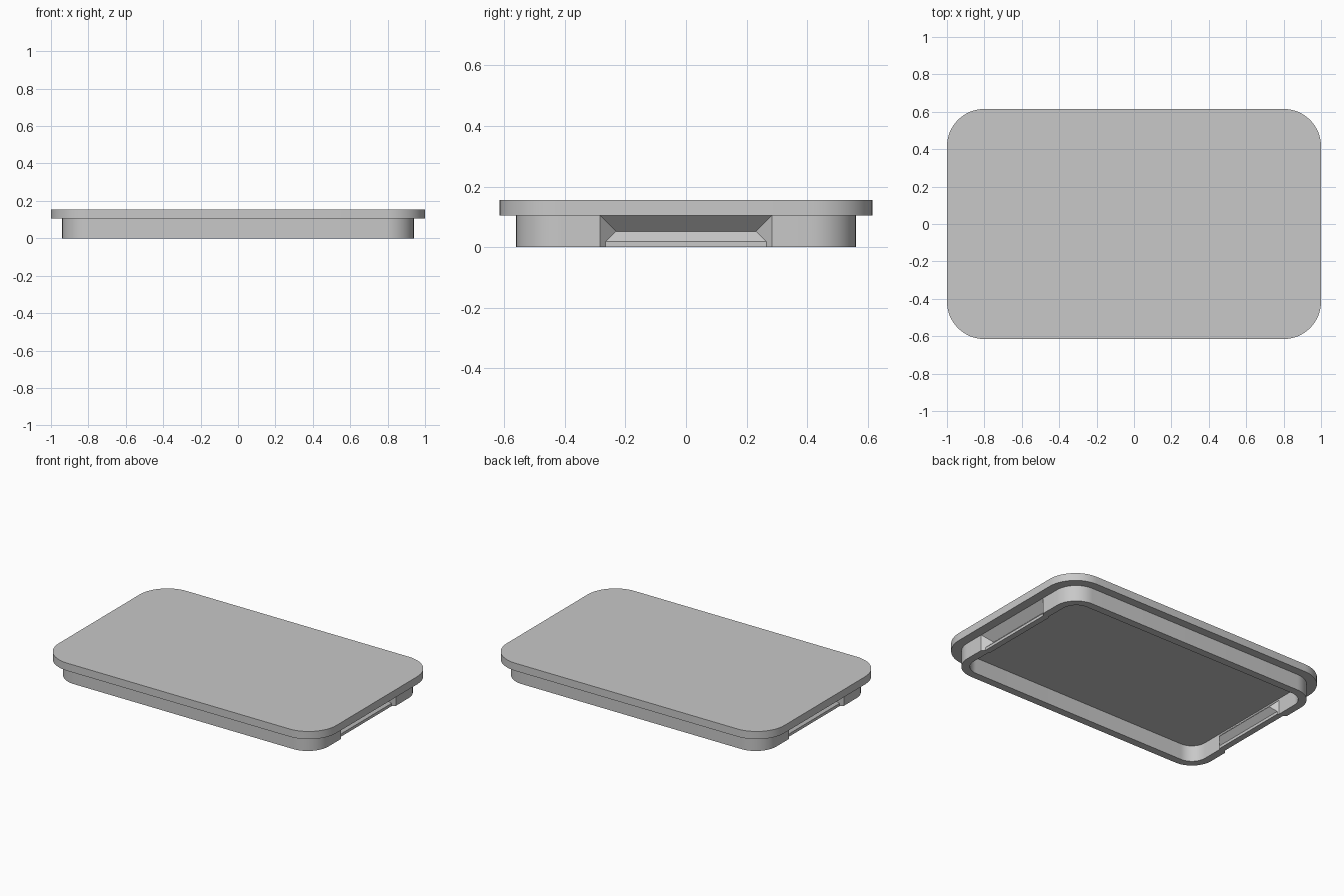
import bpy, math

LIP_Z, TOP_Z = 0.105, 0.155     # underside and top of the cover plate
HALF_X, HALF_Y = 0.94, 0.56     # outer half size of the rim
WALL = 0.05
GRIP_HALF = 0.283               # half width of the finger grips
GRIP_DEPTH = LIP_Z / 2

if "Cube" in bpy.data.objects:
    bpy.data.objects.remove(bpy.data.objects["Cube"], do_unlink=True)

grey = bpy.data.materials.new("light_grey_plastic")
grey.use_nodes = True
colour = (0.58, 0.58, 0.58, 1)
grey.diffuse_color = colour
grey.node_tree.nodes["Principled BSDF"].inputs["Base Color"].default_value = colour


def loft(name, bottom, top):
    """Solid between two loops with the same number of points."""
    n = len(bottom)
    faces = [tuple(reversed(range(n))), tuple(range(n, 2 * n))]
    faces += [(i, (i + 1) % n, n + (i + 1) % n, n + i) for i in range(n)]
    mesh = bpy.data.meshes.new(name)
    mesh.from_pydata(bottom + top, [], faces)
    mesh.materials.append(grey)
    obj = bpy.data.objects.new(name, mesh)
    bpy.context.collection.objects.link(obj)
    # consistent outward normals
    activate(obj)
    bpy.ops.object.mode_set(mode='EDIT')
    bpy.ops.mesh.select_all(action='SELECT')
    bpy.ops.mesh.normals_make_consistent(inside=False)
    bpy.ops.object.mode_set(mode='OBJECT')
    return obj


def activate(obj):
    bpy.ops.object.select_all(action='DESELECT')
    obj.select_set(True)
    bpy.context.view_layer.objects.active = obj


def rounded_slab(name, hx, hy, radius, z0, z1, steps=16):
    outline = []
    for quarter, (sx, sy) in enumerate([(1, 1), (-1, 1), (-1, -1), (1, -1)]):
        for i in range(steps + 1):
            a = math.pi / 2 * (quarter + i / steps)
            outline.append((sx * (hx - radius) + radius * math.cos(a),
                            sy * (hy - radius) + radius * math.sin(a)))
    return loft(name, [(x, y, z0) for x, y in outline],
                [(x, y, z1) for x, y in outline])


def grip_solid(name, side, start, shift, floor):
    """Wedge with 45 degree faces, pointing inward from one end wall."""
    lip = 0.018
    profile = [(start, LIP_Z - start), (GRIP_DEPTH, GRIP_DEPTH),
               (lip, lip), (lip, floor), (start, floor)]

    def loop(s):
        return [(side * (HALF_X - shift - d), s * (GRIP_HALF - d), z)
                for d, z in profile]
    return loft(name, loop(-1), loop(1))


def combine(target, other, operation):
    mod = target.modifiers.new(operation.lower(), 'BOOLEAN')
    mod.operation, mod.solver, mod.object = operation, 'EXACT', other
    activate(target)
    bpy.ops.object.modifier_apply(modifier=mod.name)
    bpy.data.objects.remove(other, do_unlink=True)


# cover plate
cover = rounded_slab("cover_plate", 1.0, 0.615, 0.2, LIP_Z, TOP_Z)

# hollow rim below the plate
rim = rounded_slab("rim", HALF_X, HALF_Y, 0.15, 0, LIP_Z)
hollow = rounded_slab("rim_hollow", HALF_X - WALL, HALF_Y - WALL, 0.10,
                      -0.05, LIP_Z + 0.05)
combine(rim, hollow, 'DIFFERENCE')

# finger grips: inner bulge, then outer groove, at both ends
for side in (-1, 1):
    combine(rim, grip_solid("grip_bulge", side, 0, 0.04, 0), 'UNION')
    combine(rim, grip_solid("grip_groove", side, -0.02, 0, -0.02), 'DIFFERENCE')

for part in (cover, rim):
    activate(part)
    bpy.ops.object.shade_smooth_by_angle(angle=math.radians(30))
